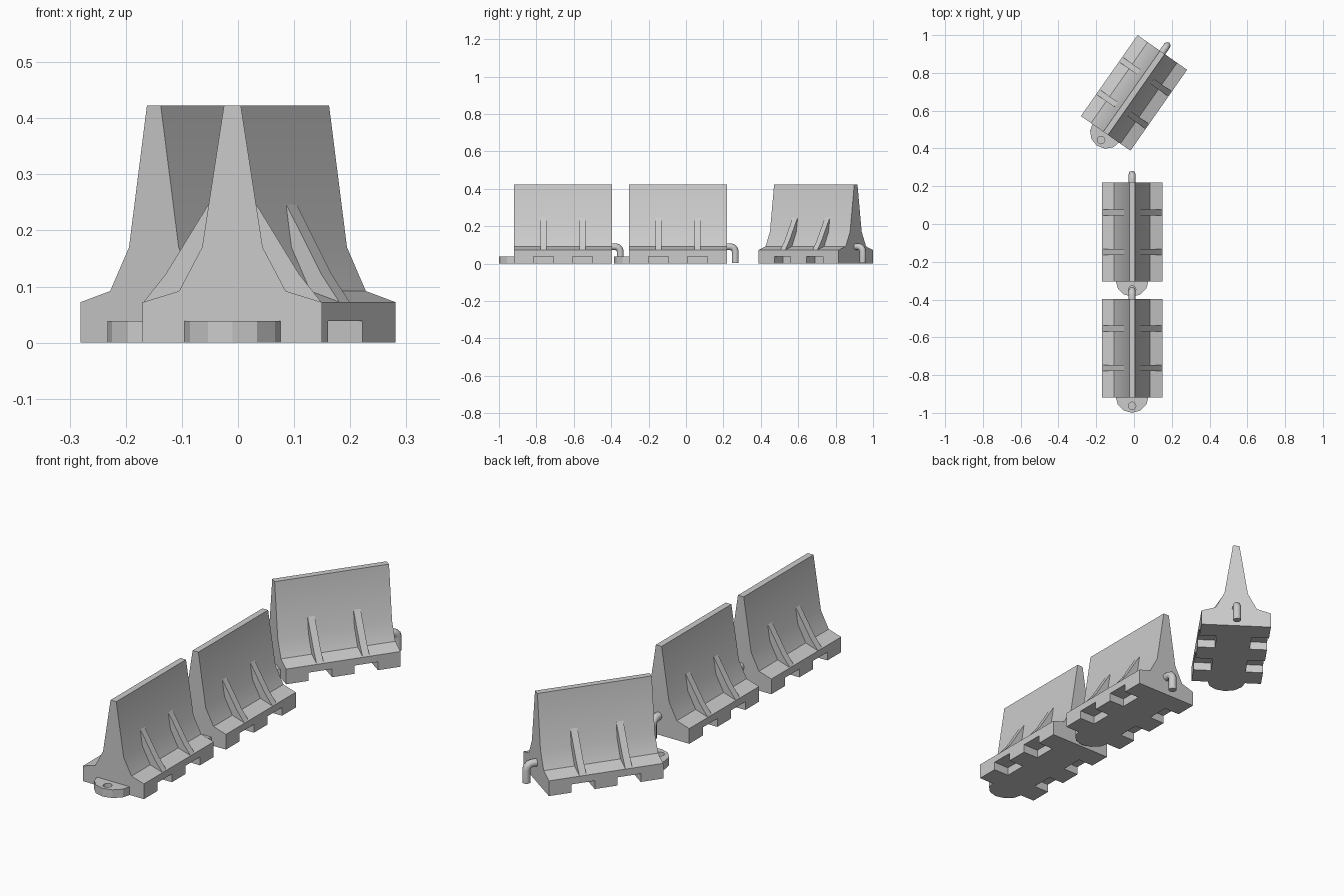
import bpy, bmesh, math

if "Cube" in bpy.data.objects:
    bpy.data.objects.remove(bpy.data.objects["Cube"])

HALF = 0.2615          # half length of one barrier


def link(name, mesh):
    ob = bpy.data.objects.new(name, mesh)
    bpy.context.collection.objects.link(ob)
    return ob


def prism(bm, pts, vec):
    """Extrude a closed 3D outline along vec."""
    face = bm.faces.new([bm.verts.new(p) for p in pts])
    ext = bmesh.ops.extrude_face_region(bm, geom=[face])
    moved = [g for g in ext["geom"] if isinstance(g, bmesh.types.BMVert)]
    bmesh.ops.translate(bm, verts=moved, vec=vec)


def finish(bm, name):
    bmesh.ops.recalc_face_normals(bm, faces=bm.faces)
    mesh = bpy.data.meshes.new(name)
    bm.to_mesh(mesh)
    bm.free()
    return mesh


def cut(name, mesh, cutter_mesh):
    """Subtract the cutter and return the resulting mesh."""
    ob, cutter = link(name, mesh), link("cutter", cutter_mesh)
    cutter.hide_render = True
    mod = ob.modifiers.new("cut", 'BOOLEAN')
    mod.operation, mod.solver, mod.object = 'DIFFERENCE', 'EXACT', cutter
    dg = bpy.context.evaluated_depsgraph_get()
    result = bpy.data.meshes.new_from_object(ob.evaluated_get(dg))
    bpy.data.objects.remove(ob)
    bpy.data.objects.remove(cutter)
    return result


# body: flared profile swept along the length, forklift notches cut below
side = [(0.16, 0), (0.16, 0.072), (0.095, 0.092), (0.054, 0.17), (0.015, 0.423)]
outline = side + [(-x, z) for x, z in reversed(side)]
bm = bmesh.new()
prism(bm, [(x, -HALF, z) for x, z in outline], (0, 2 * HALF, 0))
body = finish(bm, "body")

bm = bmesh.new()
for s in (-1, 1):
    for y in (-0.105, 0.105):
        x0, x1 = s * 0.08, s * 0.2
        prism(bm, [(x0, y - 0.0535, -0.02), (x1, y - 0.0535, -0.02),
                   (x1, y - 0.0535, 0.039), (x0, y - 0.0535, 0.039)], (0, 0.107, 0))
body = cut("body", body, finish(bm, "notches"))

# ribs: two buttresses on each side
rib = [(0.043, 0.246), (0.119, 0.122), (0.159, 0.0715), (0.09, 0.075), (0.04, 0.17)]
bm = bmesh.new()
for s in (-1, 1):
    for y in (-0.105, 0.105):
        prism(bm, [(s * x, y - 0.016, z) for x, z in rib], (0, 0.032, 0))
ribs = finish(bm, "ribs")

# tongue: half disc with a blind pin socket
bm = bmesh.new()
R, yc = 0.0875, -HALF + 0.0075
arc = [(R * math.cos(math.radians(a)), yc + R * math.sin(math.radians(a)), 0)
       for a in range(180, 361, 30)]
prism(bm, arc, (0, 0, 0.039))
tongue = finish(bm, "tongue")
bm = bmesh.new()
prism(bm, [(0.02 * math.cos(math.tau * i / 12), -HALF - 0.043 + 0.02 * math.sin(math.tau * i / 12), 0.01)
           for i in range(12)], (0, 0, 0.05))
tongue = cut("tongue", tongue, finish(bm, "socket"))

# hook: bent round bar leaving the other end and dropping down
curve = bpy.data.curves.new("hook", 'CURVE')
curve.dimensions = '3D'
curve.bevel_depth, curve.bevel_resolution, curve.use_fill_caps = 0.0185, 2, True
r, yv, zh = 0.026, HALF + 0.045, 0.09
path = [(0, HALF - 0.01, zh)]
path += [(0, yv - r + r * math.sin(math.radians(a)), zh - r + r * math.cos(math.radians(a)))
         for a in (0, 30, 60, 90)]
path += [(0, yv, 0.003)]
spl = curve.splines.new('POLY')
spl.points.add(len(path) - 1)
for p, co in zip(spl.points, path):
    p.co = (*co, 1)
tmp = link("hook_curve", curve)
hook = bpy.data.meshes.new_from_object(
    tmp.evaluated_get(bpy.context.evaluated_depsgraph_get()))
bpy.data.objects.remove(tmp)

# three barriers in a row, the last one turned aside
parts = {"body": body, "ribs": ribs, "tongue": tongue, "hook": hook}
places = [(-0.01, -0.658, 0), (-0.01, -0.043, 0), (0.0, 0.694, -35)]
for i, (x, y, ang) in enumerate(places, 1):
    for name, mesh in parts.items():
        ob = link(f"barrier_{i}_{name}", mesh.copy())
        ob.location = (x, y, 0)
        ob.rotation_euler.z = math.radians(ang)
        bpy.ops.object.select_all(action='DESELECT')
        ob.select_set(True)
        bpy.context.view_layer.objects.active = ob
        bpy.ops.object.shade_smooth_by_angle(
            angle=math.radians(50 if name == "hook" else 29))
